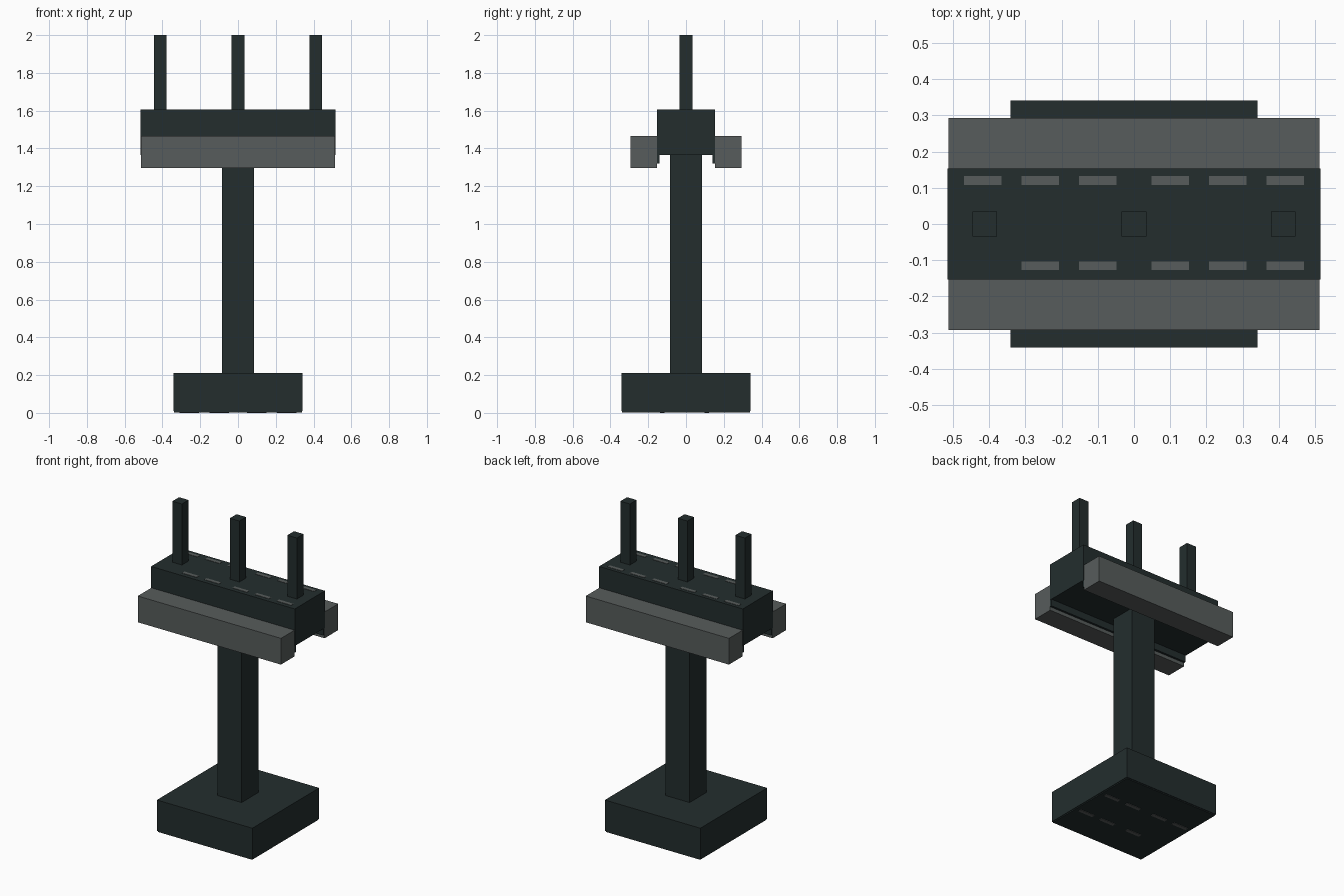
import bpy

if "Cube" in bpy.data.objects:
    bpy.data.objects.remove(bpy.data.objects["Cube"])


def material(name, rgb):
    m = bpy.data.materials.new(name)
    m.diffuse_color = (*rgb, 1)
    m.use_nodes = True
    m.node_tree.nodes["Principled BSDF"].inputs["Base Color"].default_value = m.diffuse_color
    return m


DARK = material("dark_slate", (0.0168, 0.0265, 0.0270))
GREY = material("mid_grey", (0.095, 0.107, 0.106))


def box(name, x, y, z, mat):
    """Box from (min, max) ranges on each axis."""
    verts = [(a, b, c) for a in x for b in y for c in z]
    faces = [(0, 1, 3, 2), (4, 6, 7, 5), (0, 4, 5, 1),
             (2, 3, 7, 6), (0, 2, 6, 4), (1, 5, 7, 3)]
    mesh = bpy.data.meshes.new(name)
    mesh.from_pydata(verts, [], faces)
    mesh.materials.append(mat)
    ob = bpy.data.objects.new(name, mesh)
    bpy.context.collection.objects.link(ob)
    return ob


def sym(h):
    return (-h, h)


# Foot, thin sole and column
box("base", sym(0.342), sym(0.342), (0.01, 0.21), DARK)
box("base_sole", sym(0.338), sym(0.338), (0.003, 0.01), DARK)
box("column", sym(0.086), sym(0.086), (0.21, 1.365), DARK)

# Head block
box("head", sym(0.515), sym(0.154), (1.365, 1.605), DARK)

# Side bars and the narrow rails beside them
for side, s in (("front", -1), ("back", 1)):
    def span(a, b):
        return tuple(sorted((s * a, s * b)))
    box(side + "_bar", sym(0.513), span(0.154, 0.293), (1.297, 1.467), GREY)
    box(side + "_rail", sym(0.513), span(0.140, 0.154), (1.32, 1.365), DARK)

# Upright prongs
for i, x in enumerate((-0.412, 0, 0.412)):
    box(f"prong_{i + 1}", (x - 0.034, x + 0.034), sym(0.034), (1.605, 2.0), DARK)


# Dashes laid in rows on the head top and under the sole
def dashes(name, xs, y, z):
    for i, x in enumerate(xs):
        box(f"{name}_{i + 1}", (x - 0.052, x + 0.052), (y - 0.012, y + 0.012), z, GREY)


ROW = (-0.418, -0.259, -0.100, 0.100, 0.259, 0.418)
dashes("top_back_dash", ROW, 0.12, (1.603, 1.607))
dashes("top_front_dash", ROW[1:], -0.115, (1.603, 1.607))
dashes("sole_back_dash", ROW[1:5], 0.11, (0.0, 0.004))
dashes("sole_front_dash", ROW[2:5], -0.125, (0.0, 0.004))
